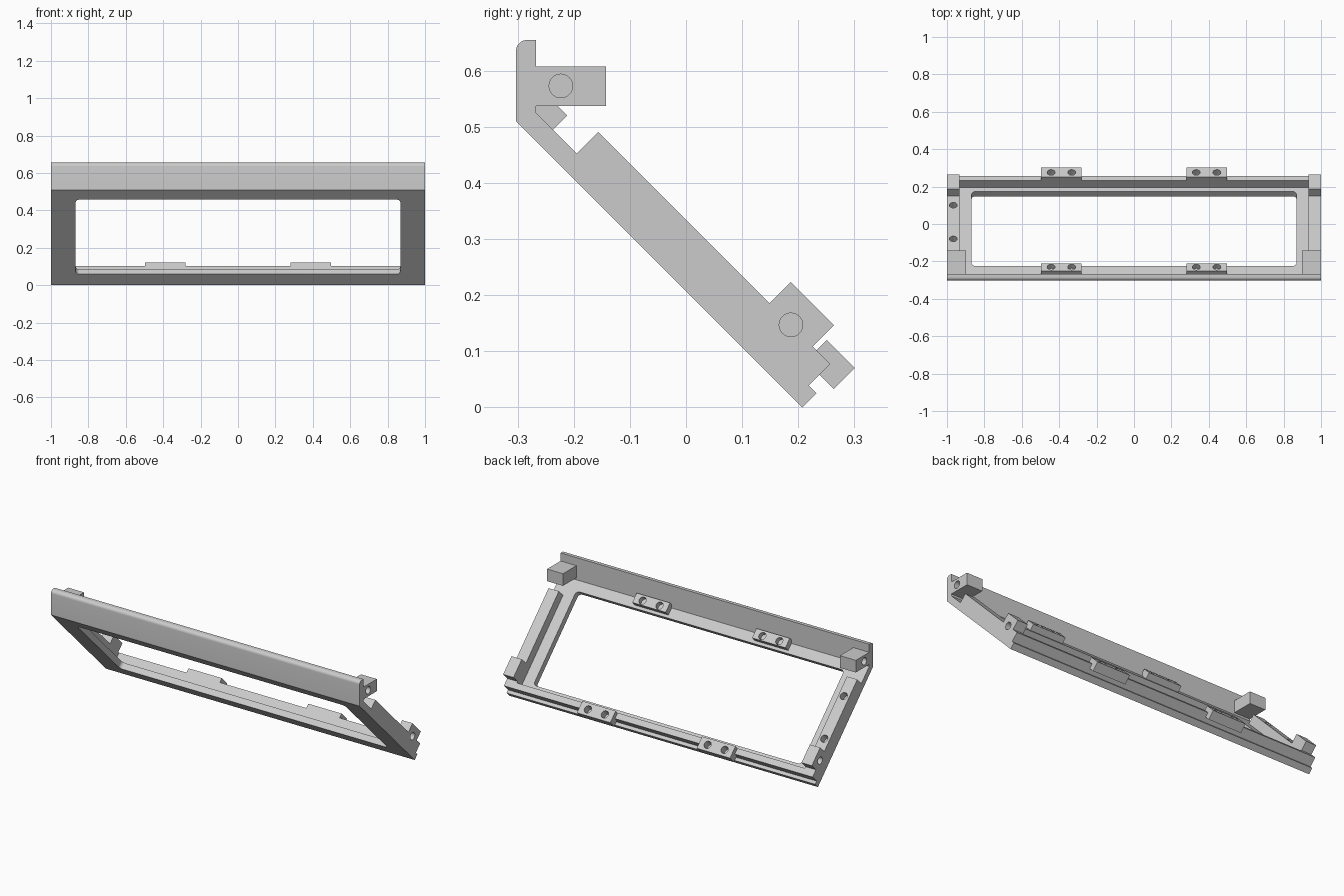
import bpy, bmesh, math
from mathutils import Matrix, Vector

if "Cube" in bpy.data.objects:
    bpy.data.objects.remove(bpy.data.objects["Cube"])

R = math.sqrt(0.5)
# sloped frame: local (x, s down the slope, t out of the inner face) -> world
SLOPE = Matrix(((1, 0, 0, 0), (0, R, R, -0.303), (0, -R, R, 0.51), (0, 0, 0, 1)))
FLAT = Matrix.Identity(4)


def prism(name, base, step, frame=FLAT):
    """Closed solid: planar outline swept by a vector."""
    bm = bmesh.new()
    face = bm.faces.new([bm.verts.new(p) for p in base])
    top = bmesh.ops.extrude_face_region(bm, geom=[face])["geom"]
    bmesh.ops.translate(bm, vec=step, verts=[v for v in top if isinstance(v, bmesh.types.BMVert)])
    bm.transform(frame)
    bmesh.ops.recalc_face_normals(bm, faces=bm.faces)
    mesh = bpy.data.meshes.new(name)
    bm.to_mesh(mesh)
    bm.free()
    ob = bpy.data.objects.new(name, mesh)
    bpy.context.collection.objects.link(ob)
    return ob


def bar(name, profile, x0, x1, frame=SLOPE):
    return prism(name, [(x0, a, b) for a, b in profile], (x1 - x0, 0, 0), frame)


def rect(a0, a1, b0, b1):
    return [(a0, b0), (a1, b0), (a1, b1), (a0, b1)]


def arc(cx, cy, r, start, end, n=8):
    return [(cx + r * math.cos(math.radians(start + (end - start) * i / n)),
             cy + r * math.sin(math.radians(start + (end - start) * i / n))) for i in range(n + 1)]


def cut(ob, cutter):
    mod = ob.modifiers.new("cut", "BOOLEAN")
    mod.operation, mod.solver, mod.object = "DIFFERENCE", "EXACT", cutter
    bpy.context.view_layer.objects.active = ob
    bpy.ops.object.modifier_apply(modifier=mod.name)
    bpy.data.objects.remove(cutter)


def drill(ob, pos, axis, depth=0.045, r=0.021, frame=SLOPE):
    """Blind round hole from the surface point pos going along -axis."""
    axis = Vector(axis)
    turn = axis.to_track_quat("Z", "Y")
    base = [Vector(pos) - axis * depth + turn @ Vector((x, y, 0)) for x, y in arc(0, 0, r, 0, 360, 32)[:-1]]
    cut(ob, prism("hole_cutter", base, axis * (depth + 0.05), frame))


# main panel: sloped plate with upright rounded lip, window cut through it
section = [(-0.303, 0.51), (0.207, 0.0), (0.2325, 0.0255), (-0.267, 0.525), (-0.267, 0.655)]
section += arc(-0.283, 0.635, 0.02, 90, 180)
panel = bar("front_panel", section, -1, 1, FLAT)
w, s0, s1, r = 0.868, 0.074, 0.638, 0.022
outline = (arc(w - r, s1 - r, r, 0, 90) + arc(r - w, s1 - r, r, 90, 180)
           + arc(r - w, s0 + r, r, 180, 270) + arc(w - r, s0 + r, r, 270, 360))
cut(panel, prism("window_cutter", [(x, s, -0.05) for x, s in outline], (0, 0, 0.15), SLOPE))

# lower rail across the back of the plate
clip_holes = [c + d for c in (-0.388, 0.388) for d in (-0.055, 0.055)]
rail = bar("lower_rail", rect(0.667, 0.702, 0.036, 0.09), -1, 1)
for x in clip_holes:
    drill(rail, (x, 0.7025, 0.116), (0, 0, 1))

# side rails with raised lower lugs, and upper corner lugs
side_profile = [(0.117, 0.036), (0.667, 0.036), (0.667, 0.09), (0.658, 0.09),
                (0.658, 0.1435), (0.549, 0.1435), (0.549, 0.09), (0.117, 0.09)]
for k, side in ((-1, "left"), (1, "right")):
    rib = bar(side + "_rail", side_profile, k, k * 0.933)
    drill(rib, (k, 0.603, 0.09), (k, 0, 0))
    if k < 0:
        for s in (0.226, 0.481):
            drill(rib, (-0.966, s, 0.09), (0, 0, 1))
    lug = bar(side + "_upper_lug", rect(-0.267, -0.143, 0.537, 0.608), k, k * 0.897, FLAT)
    drill(lug, (k, -0.223, 0.573), (k, 0, 0), 0.06, frame=FLAT)

# mounting clips, two holes each, along top and bottom edges
for c, side in ((-0.388, "left"), (0.388, "right")):
    x0, x1 = c - 0.108, c + 0.108
    top = bar(side + "_upper_clip", [(0.015, 0.036), (0.057, 0.036), (0.057, 0.072), (0, 0.072), (0, 0.051)], x0, x1)
    low = bar(side + "_lower_clip", rect(0.667, 0.738, 0.063, 0.116), x0, x1)
    for d in (-0.055, 0.055):
        drill(top, (c + d, 0.031, 0.072), (0, 0, 1), 0.03)
        drill(low, (c + d, 0.7025, 0.116), (0, 0, 1))

# smooth the rounded edges and holes only
for ob in list(bpy.context.scene.objects):
    bpy.ops.object.select_all(action="DESELECT")
    ob.select_set(True)
    bpy.context.view_layer.objects.active = ob
    bpy.ops.object.shade_smooth_by_angle(angle=math.radians(25))
